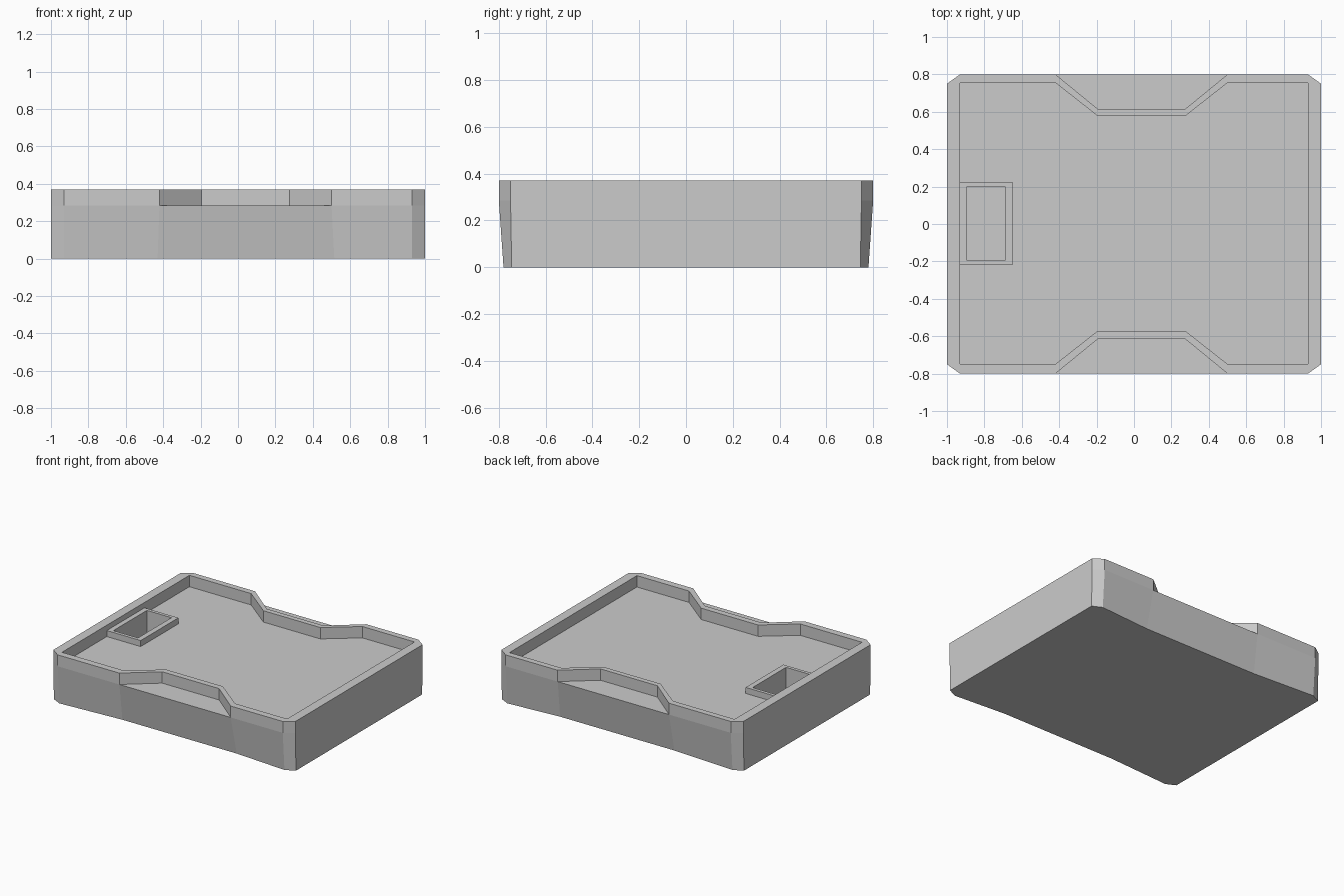
import bpy, bmesh

if "Cube" in bpy.data.objects:
    bpy.data.objects.remove(bpy.data.objects["Cube"])

DECK, TOP = 0.285, 0.37


def ring(front, shift=0.0):
    """Closed loop from its front half, mirrored to the back."""
    return [(x, y + shift) for x, y in front] + [(x, -y + shift) for x, y in reversed(front)]


def loft(name, loops, cap_start=False, cap_end=False):
    """Skin a list of (outline, z) loops."""
    bm = bmesh.new()
    rows = [[bm.verts.new((x, y, z)) for x, y in pts] for pts, z in loops]
    n = len(rows[0])
    for a, b in zip(rows, rows[1:]):
        for i in range(n):
            j = (i + 1) % n
            bm.faces.new((a[i], a[j], b[j], b[i]))
    if cap_start:
        bm.faces.new(rows[0][::-1])
    if cap_end:
        bm.faces.new(rows[-1])
    bmesh.ops.remove_doubles(bm, verts=bm.verts[:], dist=1e-5)
    me = bpy.data.meshes.new(name)
    bm.to_mesh(me)
    bm.free()
    ob = bpy.data.objects.new(name, me)
    bpy.context.collection.objects.link(ob)
    return ob


def rect(x0, x1, y0, y1):
    return [(x0, y0), (x1, y0), (x1, y1), (x0, y1)]


# Body: chamfered block, long sides tapering inward below the deck
deck_loop = ring([(-1, -.75), (-.93, -.8), (-.42, -.8), (.5, -.8), (.93, -.8), (1, -.75)])
base_loop = ring([(-1, -.745), (-.93, -.78), (-.43, -.75), (.515, -.75), (.93, -.78), (1, -.745)])
body = loft("tray_body", [(base_loop, 0), (deck_loop, DECK)], True, True)

# Raised rim, stepping inward around the side notches
rim_out = ring([(-1, -.75), (-.93, -.8), (-.42, -.8), (-.195, -.616), (.275, -.616),
                (.5, -.8), (.93, -.8), (1, -.75)])
rim_in = ring([(-.93, -.752), (-.93, -.752), (-.42, -.752), (-.195, -.575), (.275, -.575),
               (.5, -.752), (.93, -.752), (.93, -.752)], 0.003)
loft("tray_rim", [(rim_out, DECK), (rim_out, TOP), (rim_in, TOP), (rim_in, DECK)])

# Socket: low frame on the deck around a pocket
frame = rect(-.932, -.65, -.22, .225)
hole = rect(-.893, -.69, -.195, .2)
loft("socket_frame", [(frame, DECK), (frame, .33), (hole, .33), (hole, DECK)])

# Pocket cut into the body
cutter = loft("pocket_cutter", [(hole, .1), (hole, .5)], True, True)
cutter.hide_render = True
cutter.hide_set(True)
mod = body.modifiers.new("pocket", 'BOOLEAN')
mod.operation = 'DIFFERENCE'
mod.solver = 'EXACT'
mod.object = cutter
bpy.context.view_layer.objects.active = body
bpy.ops.object.modifier_apply(modifier=mod.name)
bpy.data.objects.remove(cutter)
